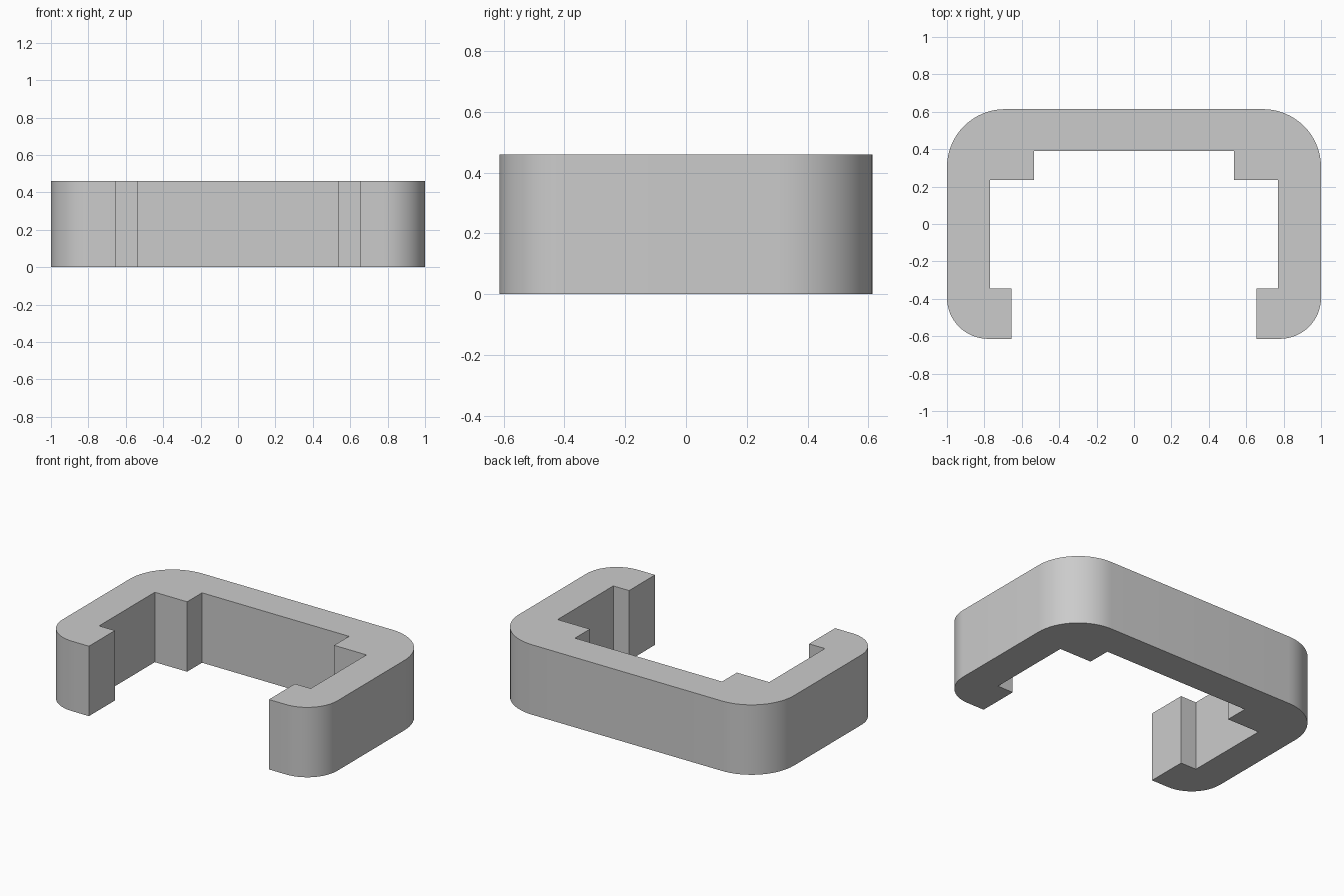
import bpy
import bmesh
from math import sin, cos, pi, radians

if "Cube" in bpy.data.objects:
    bpy.data.objects.remove(bpy.data.objects["Cube"], do_unlink=True)

HEIGHT = 0.46
SIDE, DEPTH = 1.0, 0.614


def corner(cx, cy, radius, start, steps=16):
    """Quarter circle, counter-clockwise from the start angle."""
    return [(cx + radius * cos(start + pi / 2 * i / steps),
             cy + radius * sin(start + pi / 2 * i / steps)) for i in range(steps + 1)]


# Half profile, from the hook tip round the outside to the back
front_r, back_r = 0.22, 0.31
outer = [(0.655, -DEPTH)]
outer += corner(SIDE - front_r, front_r - DEPTH, front_r, -pi / 2)
outer += corner(SIDE - back_r, DEPTH - back_r, back_r, 0)

# Half profile of the inside, from the back to the hook tip
inner = [(0.535, 0.39), (0.535, 0.235), (0.77, 0.235), (0.77, -0.344), (0.655, -0.344)]


def mirrored(points):
    return [(-x, y) for x, y in reversed(points)]


profile = outer + mirrored(outer) + mirrored(inner) + inner

# Clip body: extruded profile
bm = bmesh.new()
base = bm.faces.new([bm.verts.new((x, y, 0)) for x, y in profile])
top = bmesh.ops.extrude_face_region(bm, geom=[base], use_keep_orig=True)
bmesh.ops.translate(bm, vec=(0, 0, HEIGHT),
                    verts=[v for v in top["geom"] if isinstance(v, bmesh.types.BMVert)])
bmesh.ops.recalc_face_normals(bm, faces=bm.faces)
mesh = bpy.data.meshes.new("clip_body")
bm.to_mesh(mesh)
bm.free()
clip = bpy.data.objects.new("clip_body", mesh)
bpy.context.collection.objects.link(clip)

# Plain grey material
grey = bpy.data.materials.new("light grey")
grey.use_nodes = True
color = (0.6, 0.6, 0.6, 1)
grey.diffuse_color = color
grey.node_tree.nodes["Principled BSDF"].inputs["Base Color"].default_value = color
mesh.materials.append(grey)

# Smooth rounded corners, crisp edges
bpy.ops.object.select_all(action="DESELECT")
clip.select_set(True)
bpy.context.view_layer.objects.active = clip
bpy.ops.object.shade_smooth_by_angle(angle=radians(30))
